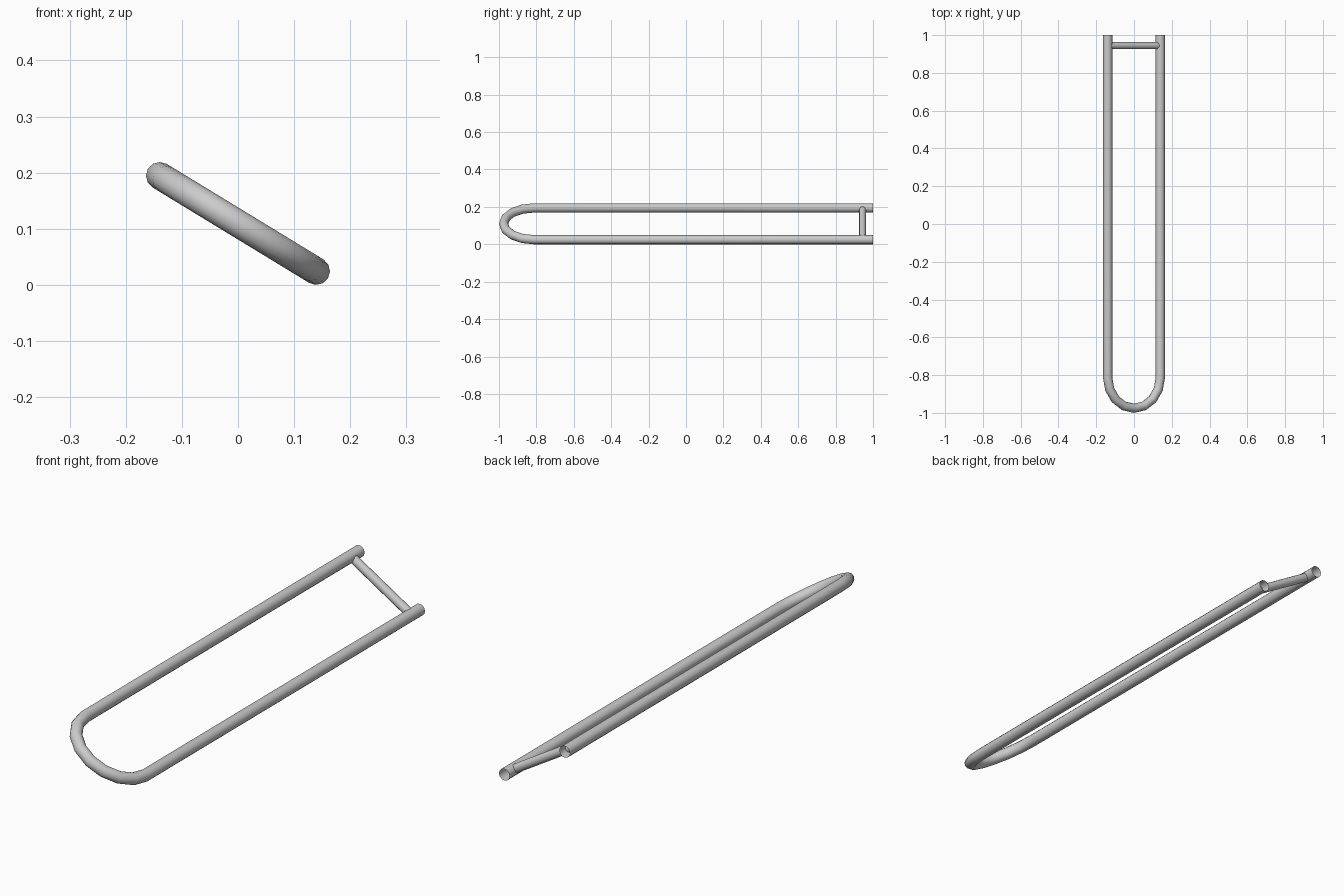
import bpy
from math import sin, cos, pi, hypot
from mathutils import Vector

if "Cube" in bpy.data.objects:
    bpy.data.objects.remove(bpy.data.objects["Cube"])

R = 0.0245                       # main tube radius
HX, HZ = 0.1395, 0.085           # half spacing of the two rails in x and z
W = hypot(HX, HZ)                # in-plane bend radius
CENTRE_Z = HZ + R
BEND_Y = -1 + R + W              # where the bend starts


def on_frame(s, y):
    """Point on the tilted plane; s = -1 upper rail, 1 lower rail."""
    return Vector((HX * s, y, CENTRE_Z - HZ * s))


def tube(name, points, radius, resolution):
    """Open-ended round tube swept along a poly line."""
    cu = bpy.data.curves.new(name, 'CURVE')
    cu.dimensions = '3D'
    cu.bevel_depth = radius
    cu.bevel_resolution = resolution
    cu.use_fill_caps = False
    sp = cu.splines.new('POLY')
    sp.points.add(len(points) - 1)
    for p, co in zip(sp.points, points):
        p.co = (*co, 1)
    sp.use_smooth = True
    ob = bpy.data.objects.new(name, cu)
    bpy.context.collection.objects.link(ob)
    bpy.ops.object.select_all(action='DESELECT')
    ob.select_set(True)
    bpy.context.view_layer.objects.active = ob
    bpy.ops.object.convert(target='MESH')
    bpy.ops.object.shade_smooth_by_angle(angle=pi / 4)
    return bpy.context.object


# U-shaped rail: two straight legs joined by a half-circle bend
bend = [on_frame(-cos(pi * i / 8), BEND_Y - W * sin(pi * i / 8)) for i in range(9)]
tube("u_rail", [on_frame(-1, 1)] + bend + [on_frame(1, 1)], R, 4)

# Thinner bar bridging the open end
tube("cross_bar", [on_frame(-1, 0.944), on_frame(1, 0.944)], 0.0185, 4)
